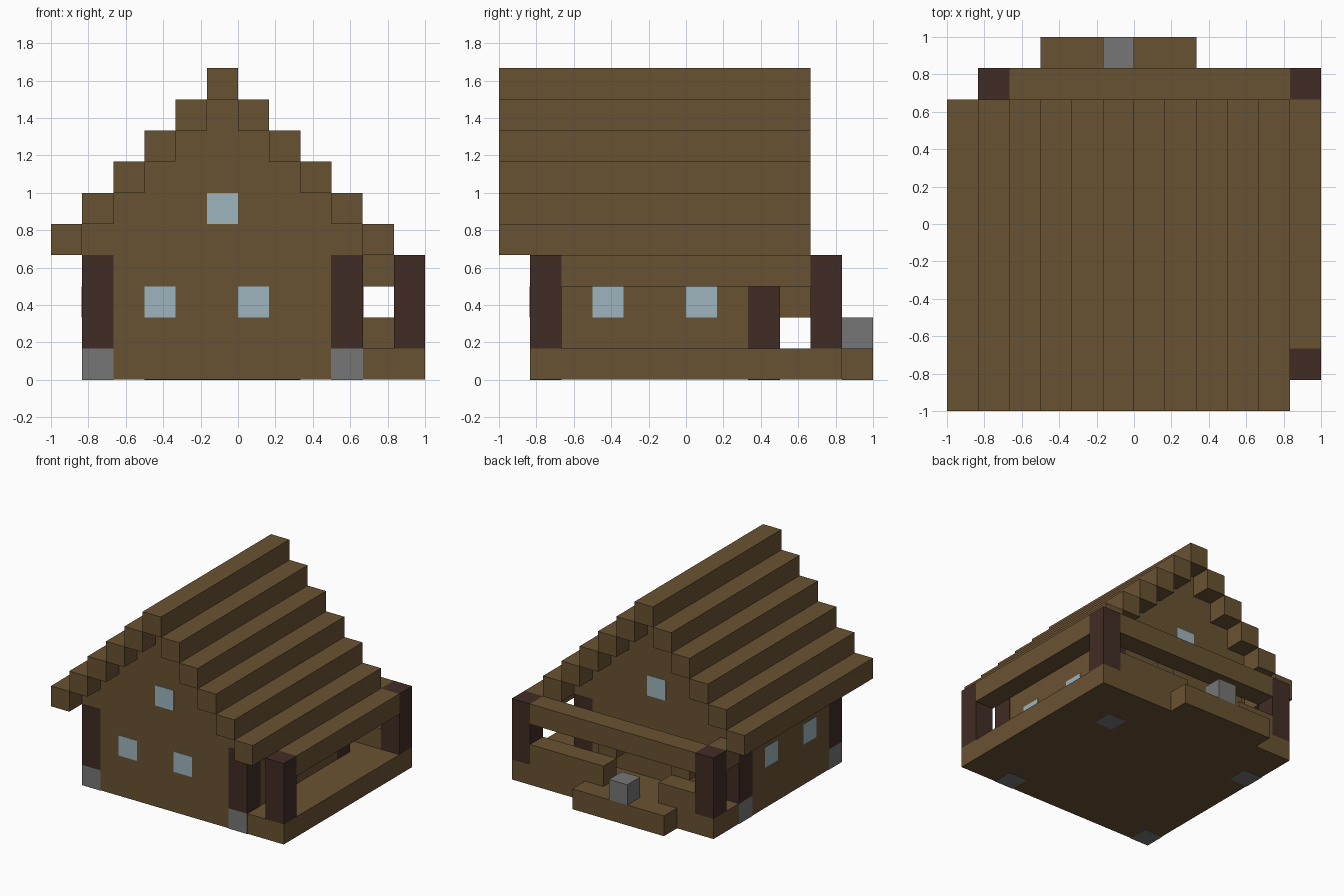
import bpy
import bmesh

if "Cube" in bpy.data.objects:
    bpy.data.objects.remove(bpy.data.objects["Cube"], do_unlink=True)

U = 1 / 6        # one building block
PROUD = 0.002    # how far flush parts stand out from the wall


def material(name, r, g, b):
    m = bpy.data.materials.new(name)
    m.use_nodes = True
    m.diffuse_color = (r, g, b, 1)
    bsdf = m.node_tree.nodes["Principled BSDF"]
    bsdf.inputs["Base Color"].default_value = (r, g, b, 1)
    bsdf.inputs["Roughness"].default_value = 0.9
    return m


PLANK = material("plank brown", 0.141, 0.084, 0.032)
LOG = material("dark log", 0.053, 0.025, 0.018)
STONE = material("stone grey", 0.181, 0.181, 0.181)
GLASS = material("pale blue glass", 0.337, 0.462, 0.509)


def finish(name, bm, mat):
    bmesh.ops.recalc_face_normals(bm, faces=bm.faces)
    mesh = bpy.data.meshes.new(name)
    bm.to_mesh(mesh)
    bm.free()
    mesh.materials.append(mat)
    ob = bpy.data.objects.new(name, mesh)
    bpy.context.collection.objects.link(ob)
    return ob


def block(name, mat, start, size=(1, 1, 1), grow=(0, 0, 0)):
    """Box given by its first grid cell and its size in cells."""
    bm = bmesh.new()
    bmesh.ops.create_cube(bm, size=1)
    for v in bm.verts:
        for i in range(3):
            centre = (start[i] + size[i] / 2) * U - (1 if i < 2 else 0)
            v.co[i] = centre + v.co[i] * (size[i] * U + 2 * grow[i])
    return finish(name, bm, mat)


# Floor and back step
floor = block("floor", PLANK, (1, 1, 0), (11, 10, 1))
for v in floor.data.vertices:
    v.co.z = max(v.co.z, PROUD)
block("back_step", PLANK, (3, 11, 0), (5, 1, 1))
block("step_stone", STONE, (5, 11, 1))

# House body: a stepped gable outline extruded from front to back
outline = [(1, 1), (1, 5)]
for i in range(2, 6):
    outline += [(i, i + 3), (i, i + 4)]
outline += [(6, 9)]
for i in range(6, 10):
    outline += [(i, 14 - i), (i + 1, 14 - i)]
outline += [(10, 1)]
outline = [p for i, p in enumerate(outline) if i == 0 or p != outline[i - 1]]
bm = bmesh.new()
face = bm.faces.new([bm.verts.new((x * U - 1, U - 1, z * U)) for x, z in outline])
ext = bmesh.ops.extrude_face_region(bm, geom=[face])
moved = [g for g in ext["geom"] if isinstance(g, bmesh.types.BMVert)]
bmesh.ops.translate(bm, verts=moved, vec=(0, 8 * U, 0))
finish("house_body", bm, PLANK)

# Roof beams stepping up to the ridge
for x in range(11):
    block(f"roof_beam_{x}", PLANK, (x, 0, 9 - abs(x - 5)), (1, 10, 1))

# House corner posts on stone feet
for x in (1, 9):
    for y in (1, 8):
        block("corner_post", LOG, (x, y, 1), (1, 1, 3), (PROUD, PROUD, 0))
        block("corner_stone", STONE, (x, y, 0), grow=(PROUD, PROUD, 0))

# Porch posts and the beams they carry
for x, y in ((11, 1), (11, 10), (1, 10)):
    block("porch_post", LOG, (x, y, 1), (1, 1, 3))
block("side_porch_beam", PLANK, (11, 2, 3), (1, 8, 1))
block("back_porch_beam", PLANK, (2, 10, 3), (9, 1, 1))
block("end_porch_beam", PLANK, (1, 9, 3))

# Back railing either side of the entrance, and brackets on the back wall
block("left_railing", PLANK, (7, 10, 1), (4, 1, 1))
block("right_railing", PLANK, (2, 10, 1), (2, 1, 1))
for x in (3, 7):
    block("wall_bracket", PLANK, (x, 9, 2))

# Windows: thin panes on the walls
PANE = 0.02
for x, z in ((3, 2), (6, 2), (5, 5)):
    block("front_window", GLASS, (x, 1 - PANE, z), (1, PANE, 1))
block("back_gable_window", GLASS, (5, 9, 5), (1, PANE, 1))
for y in (3, 6):
    block("right_window", GLASS, (1 - PANE, y, 2), (PANE, 1, 1))
    block("left_window", GLASS, (10, y, 2), (PANE, 1, 1))
